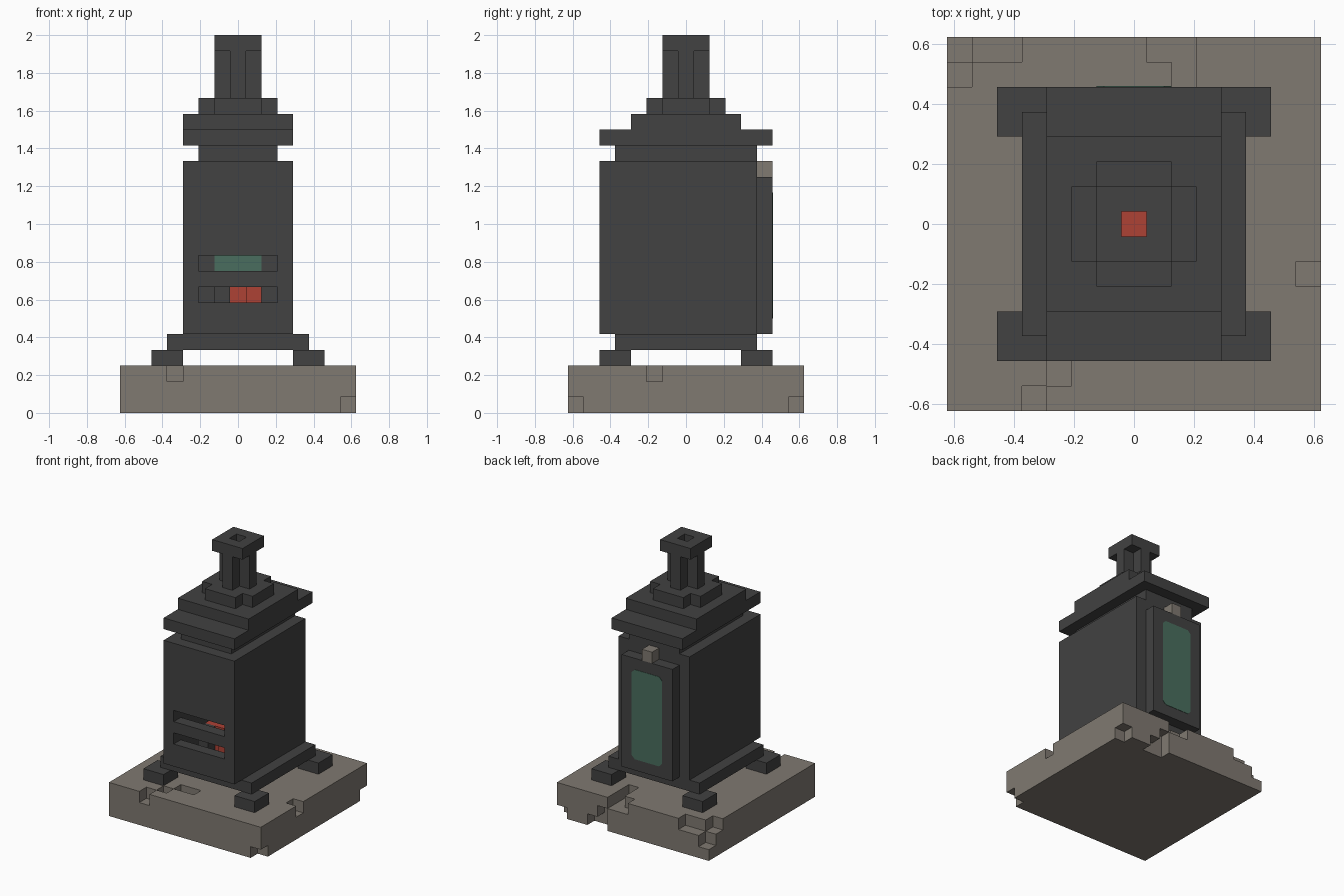
import bpy, bmesh
from mathutils import Vector

cube = bpy.data.objects.get("Cube")
if cube:
    bpy.data.objects.remove(cube)

U = 1 / 12  # size of one block


def material(name, rgb):
    m = bpy.data.materials.new(name)
    m.use_nodes = True
    m.diffuse_color = (*rgb, 1)
    bsdf = next(n for n in m.node_tree.nodes if n.type == 'BSDF_PRINCIPLED')
    bsdf.inputs["Base Color"].default_value = (*rgb, 1)
    bsdf.inputs["Roughness"].default_value = 0.8
    return m


iron = material("dark iron", (0.054, 0.054, 0.054))
stone = material("warm stone", (0.215, 0.192, 0.165))
ember = material("ember red", (0.42, 0.054, 0.036))
glass = material("green glass", (0.067, 0.155, 0.112))


def finish(name, bm, mat):
    mesh = bpy.data.meshes.new(name)
    bm.to_mesh(mesh)
    bm.free()
    mesh.materials.append(mat)
    obj = bpy.data.objects.new(name, mesh)
    bpy.context.collection.objects.link(obj)
    return obj


def cells(boxes):
    """Block indices inside boxes given as inclusive x0, x1, y0, y1, z0, z1."""
    return {(x, y, z) for x0, x1, y0, y1, z0, z1 in boxes
            for x in range(x0, x1 + 1)
            for y in range(y0, y1 + 1)
            for z in range(z0, z1 + 1)}


def blocks(name, mat, add, cut=()):
    """Outer skin of the added boxes minus the cut boxes."""
    solid = cells(add) - cells(cut)
    bm = bmesh.new()
    verts = {}

    def vert(p):
        key = tuple(round(c * 2) for c in p)
        if key not in verts:
            verts[key] = bm.verts.new(Vector(p) * U)
        return verts[key]

    for c in sorted(solid):
        centre = Vector(c) + Vector((0, 0, 0.5))
        for axis in range(3):
            for sign in (-1, 1):
                n = [0, 0, 0]
                n[axis] = sign
                if tuple(a + b for a, b in zip(c, n)) in solid:
                    continue
                n = Vector(n)
                a = Vector((n.y, n.z, n.x))
                b = n.cross(a)
                bm.faces.new([vert(centre + (n + a * i + b * j) / 2)
                              for i, j in ((-1, -1), (1, -1), (1, 1), (-1, 1))])
    bmesh.ops.dissolve_limit(bm, angle_limit=0.01, verts=bm.verts[:], edges=bm.edges[:])
    return finish(name, bm, mat)


# Chipped and cracked stone slab
chips = [
    (-7, -5, 7, 7, 2, 2), (-7, -7, 6, 6, 2, 2), (-7, -7, 7, 7, 1, 1),   # back right corner
    (1, 2, 7, 7, 2, 2), (2, 2, 5, 6, 2, 2),                            # back crack
    (3, 3, 7, 7, 0, 1), (4, 4, 7, 7, 0, 0),                            # back underside
    (7, 7, 7, 7, 0, 0), (7, 7, -7, -7, 0, 0),                          # lower corners
    (7, 7, -2, -2, 2, 2),                                              # left edge
    (-4, -4, -7, -7, 2, 2), (-3, -3, -6, -6, 2, 2), (-2, -1, -5, -5, 2, 2),  # front crack
]
blocks("stone_base", stone, [(-7, 7, -7, 7, 0, 2)], chips)

# Four feet
for x, side in ((-5, "right"), (4, "left")):
    for y, end in ((-5, "front"), (4, "back")):
        blocks(f"{end}_{side}_foot", iron, [(x, x + 1, y, y + 1, 3, 3)])

# Hollow firebox with two vent slots, open at the back behind the door
flue = (0, 0, 0, 0, 15, 23)
blocks("floor_plate", iron, [(-4, 4, -4, 4, 4, 4)])
blocks("firebox", iron, [(-3, 3, -5, 4, 5, 15)],
       [(-2, 2, -4, 4, 5, 14), (-2, 2, -5, -5, 7, 7), (-2, 2, -5, -5, 9, 9), flue])

# Embers and a charred log inside
blocks("embers", ember, [(-1, 1, -2, 1, 5, 7), (1, 1, -3, -3, 5, 7)])
blocks("charred_log", iron, [(-1, -1, -3, -3, 5, 7)])

# Back door, its latch and its window
blocks("door", iron, [(-2, 2, 5, 5, 5, 14)])
blocks("door_latch", stone, [(0, 0, 5, 5, 15, 15)])

bm = bmesh.new()
w, h, k, mid = 1.5, 4.0, 0.3, 10.0
outline = [(w - k, h), (w, h - k), (w, k - h), (w - k, -h),
           (k - w, -h), (-w, k - h), (-w, h - k), (k - w, h)]
pane = bm.faces.new([bm.verts.new((x * U, 4.47 * U, (z + mid) * U)) for x, z in outline])
ext = bmesh.ops.extrude_face_region(bm, geom=[pane])
bmesh.ops.translate(bm, vec=(0, 1.06 * U, 0),
                    verts=[g for g in ext["geom"] if isinstance(g, bmesh.types.BMVert)])
bmesh.ops.recalc_face_normals(bm, faces=bm.faces[:])
finish("door_window", bm, glass)

# Neck and stepped roof
blocks("neck", iron, [(-2, 2, -4, 4, 16, 16)], [flue])
blocks("roof", iron, [(-3, 3, -5, 5, 17, 17), (-3, 3, -3, 3, 18, 18)], [flue])
blocks("chimney_foot", iron, [(-2, 2, -1, 1, 19, 19), (-1, 1, -2, 2, 19, 19)], [flue])

# Cross-shaped chimney with an open cap
blocks("chimney", iron,
       [(-1, 1, 0, 0, 20, 22), (0, 0, -1, 1, 20, 22), (-1, 1, -1, 1, 23, 23)], [flue])
